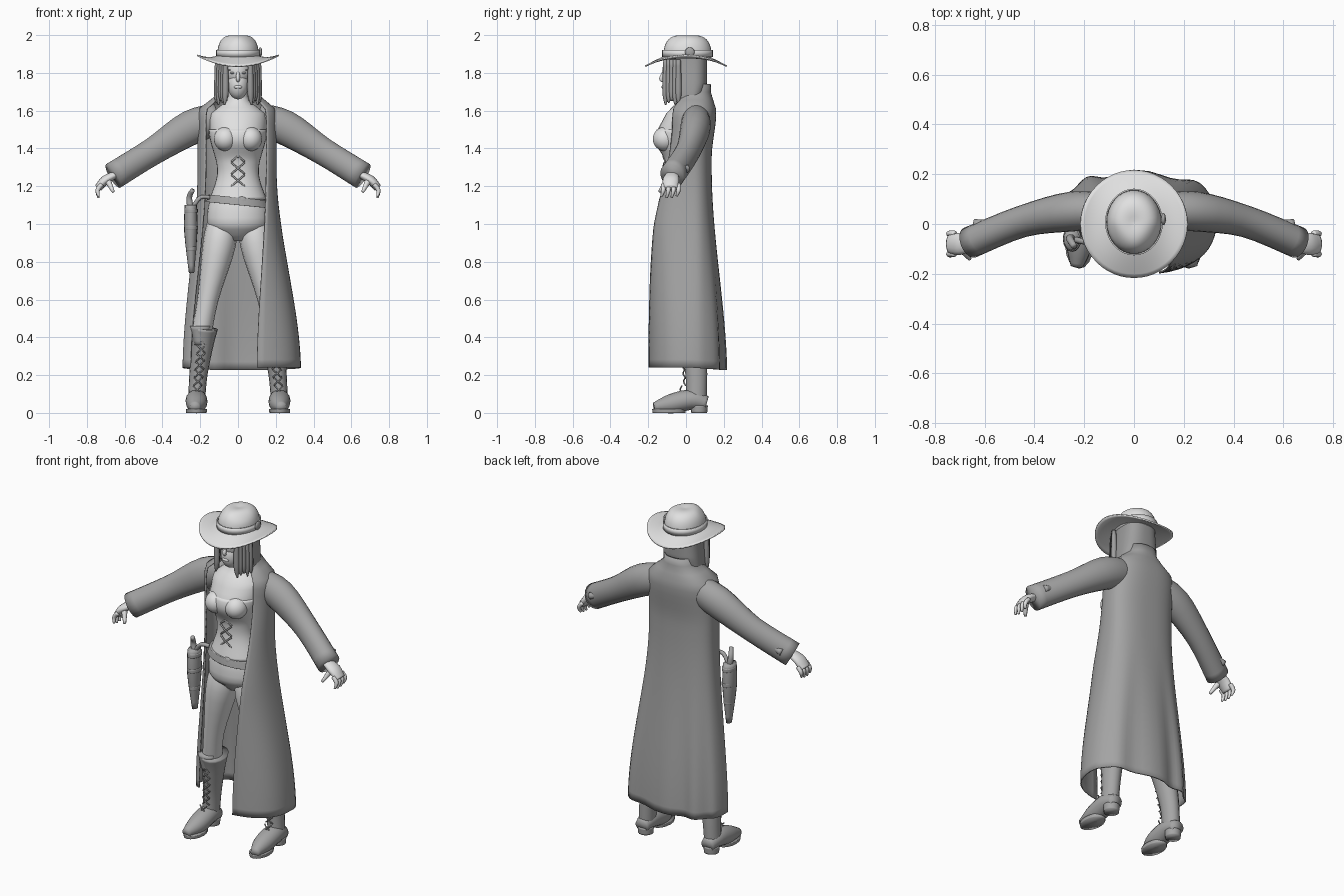
import bpy, bmesh
from math import sin, cos, asin, pi, tau, copysign
from mathutils import Vector

default_cube = bpy.data.objects.get("Cube")
if default_cube:
    bpy.data.objects.remove(default_cube)


def make_material(name, value):
    material = bpy.data.materials.new(name)
    material.use_nodes = True
    colour = (value, value, value, 1)
    material.diffuse_color = colour
    material.node_tree.nodes["Principled BSDF"].inputs["Base Color"].default_value = colour
    return material


light = make_material("light_grey", .75)
coat_grey = make_material("coat_grey", .37)
leather = make_material("leather_grey", .38)
hair_grey = make_material("hair_grey", .34)


def ramp(start, end, value):
    """Smooth step from zero at start to one at end."""
    t = min(1, max(0, (value - start) / (end - start)))
    return t * t * (3 - 2 * t)


def mix(start, end, t):
    return start + (end - start) * t


def finish(name, bm, material, thickness=0, mirror=False):
    bmesh.ops.recalc_face_normals(bm, faces=bm.faces)
    for face in bm.faces:
        face.smooth = True
    mesh = bpy.data.meshes.new(name)
    bm.to_mesh(mesh)
    bm.free()
    mesh.materials.append(material)
    part = bpy.data.objects.new(name, mesh)
    bpy.context.scene.collection.objects.link(part)
    if mirror:
        part.modifiers.new("mirror", "MIRROR").use_mirror_merge = False
    if thickness:
        solid = part.modifiers.new("thickness", "SOLIDIFY")
        solid.thickness = thickness
        solid.offset = 0


def surface(name, rows, columns, point, material, closed=True, thickness=0, mirror=False):
    """Grid whose vertices follow point(u, v); closed rings without thickness get caps."""
    bm = bmesh.new()
    steps = columns if closed else columns - 1
    grid = [[bm.verts.new(point(row / (rows - 1), column / steps)) for column in range(columns)]
            for row in range(rows)]
    for lower, upper in zip(grid, grid[1:]):
        for column in range(steps):
            after = (column + 1) % columns
            bm.faces.new((lower[column], lower[after], upper[after], upper[column]))
    if closed and not thickness:
        bm.faces.new(grid[0])
        bm.faces.new(grid[-1])
    finish(name, bm, material, thickness, mirror)


def tube(name, path, material, depth=1, mirror=False, sides=16):
    """Smooth limb through (x, y, z, radius) points; depth flattens the section."""
    points = [Vector(p) for p in path]
    last = len(points) - 1
    whole = (points[last] - points[0]).xyz.normalized()
    reference = Vector((0, 1, 0)) if abs(whole.z) > .8 else Vector((0, 0, 1))

    def along(u):
        i = min(int(u * last), last - 1)
        t = u * last - i
        a, b = points[i], points[i + 1]
        leave = (b - points[max(i - 1, 0)]) / 2
        arrive = (points[min(i + 2, last)] - a) / 2
        return a.lerp(b, ramp(0, 1, t)) + t * (1 - t) * (leave * (1 - t) - arrive * t)

    def point(u, v):
        here = along(u)
        tangent = (along(min(1, u + .01)) - along(max(0, u - .01))).xyz.normalized()
        side = tangent.cross(reference).normalized()
        up = side.cross(tangent) * depth
        return here.xyz + here.w * (side * cos(tau * v) + up * sin(tau * v))

    surface(name, 4 * last + 1, sides, point, material, mirror=mirror)


def cord(name, path, radius, material, mirror=False):
    tube(name, [(*p, radius) for p in path], material, mirror=mirror, sides=6)


def ball(name, centre, size, material, mirror=False):
    bm = bmesh.new()
    bmesh.ops.create_uvsphere(bm, u_segments=24, v_segments=16, radius=1)
    bmesh.ops.scale(bm, vec=size, verts=bm.verts)
    bmesh.ops.translate(bm, vec=centre, verts=bm.verts)
    finish(name, bm, material, mirror=mirror)


def trunk(name, bottom, top, material, grow=0, tilt=0):
    """Slice of the body between two heights, with hips, waist, bust and neck."""
    def point(u, v):
        z = mix(bottom, top, u)
        width = .105 + .058 * ramp(1.28, 1.05, z) + .045 * ramp(1.28, 1.5, z) - .1 * ramp(1.57, 1.67, z)
        depth = .65 * width + .015
        crotch = mix(.3, 1, ramp(.9, 1, z))
        bust = .035 * ramp(1.33, 1.45, z) * ramp(1.6, 1.46, z)
        turn = sin(tau * v)
        x = (width * crotch + grow) * cos(tau * v)
        y = .03 * ramp(1.4, 1.65, z) - .02 + (depth * crotch + grow) * turn + bust * min(0, turn)
        return x, y, z - tilt * x

    surface(name, 28, 28, point, material)


def open_shell(name, bottom, top, section, material, thickness, wave=0):
    """Sheet wrapped round the back; section(z) gives width, front, edge for each side, then back."""
    def point(u, v):
        z = mix(bottom, top, u)
        left, right, back = section(z)
        width, front, edge = left if v > .5 else right
        around = 2 * v - 1
        angle = abs(around) * (pi - asin((edge / width) ** 1.25))
        x = copysign(width * sin(angle) ** .8, around)
        turn = copysign(abs(cos(angle)) ** .8, cos(angle))
        fold = wave * ramp(1.2, 0, z) * max(0, turn)
        y = mix(.03, back if turn > 0 else front, abs(turn)) + fold * cos(7 * pi * around)
        return x, y, z - fold

    surface(name, 36, 49, point, material, closed=False, thickness=thickness)


# Torso, bodice and belt
trunk("torso", .91, 1.74, light)
trunk("bodice", 1.13, 1.5, light, grow=.005)
trunk("belt", 1.1, 1.14, leather, grow=.012, tilt=.1)
ball("belt_buckle", (.02, -.13, 1.12), (.03, .012, .025), leather)
ball("breasts", (.066, -.11, 1.45), (.062, .066, .064), light, mirror=True)
for cross in range(3):
    z = 1.2 + cross * .065
    cord("bodice_laces", [(-.035, -.11, z), (0, -.12, z + .03), (.035, -.115, z + .06)],
         .005, leather, mirror=True)

# Head and face
ball("skull", (0, -.02, 1.81), (.077, .106, .1), light)
ball("jaw", (0, -.065, 1.74), (.056, .06, .08), light)
tube("nose", [(0, -.115, 1.81, .007), (0, -.131, 1.77, .011), (0, -.12, 1.755, .007)], light)
ball("mouth", (0, -.12, 1.725), (.022, .01, .009), light)
ball("eyes", (.03, -.113, 1.8), (.013, .01, .006), light, mirror=True)
cord("eyebrows", [(.014, -.12, 1.815), (.05, -.105, 1.815)], .002, hair_grey, mirror=True)

# Legs and laced boots
tube("legs", [(.08, 0, 1.05, .07), (.098, -.01, .9, .088), (.16, 0, .6, .056), (.2, .04, .38, .055)],
     light, depth=1.1, mirror=True)
tube("boot_shafts", [(.18, .03, .45, .074), (.19, .04, .36, .06), (.21, .055, .2, .048), (.22, .055, .05, .045)],
     leather, depth=1.2, mirror=True)
tube("boot_flaps", [(.2, -.01, .36, .03), (.2, -.01, .46, .055)], leather, depth=.8, mirror=True)
tube("boot_feet", [(.22, .11, .05, .04), (.22, .03, .07, .056), (.22, -.08, .048, .054), (.23, -.17, .03, .025)],
     leather, depth=.95, mirror=True)
tube("boot_heels", [(.22, .07, 0, .042), (.22, .07, .04, .046)], leather, mirror=True)
tube("boot_soles", [(.22, -.09, 0, .054), (.22, -.09, .02, .056)], leather, depth=1.6, mirror=True)
for row in range(7):
    t = row / 7
    x, z = mix(.19, .22, t), mix(.4, .1, t)
    y = mix(-.036, 0, t) - .16 * max(0, t - .7)
    for reach in (-.022, .022):
        cord("boot_laces", [(x - reach, y + .008, z), (x, y, z - .02), (x + reach, y + .01, z - .04)],
             .004, leather, mirror=True)

# Sleeves and hands
tube("sleeves", [(.1, .05, 1.56, .07), (.25, .05, 1.51, .08), (.45, .01, 1.385, .064), (.66, -.075, 1.255, .064)],
     coat_grey, depth=1.15, mirror=True, sides=20)
tube("cuff_flaps", [(.58, 0, 1.31, .015), (.64, 0, 1.29, .02)], coat_grey, mirror=True)
tube("hands", [(.63, -.07, 1.27, .03), (.7, -.08, 1.235, .044), (.74, -.08, 1.19, .038)],
     light, depth=.55, mirror=True)
for finger in range(4):
    y = -.12 + finger * .027
    tip = 1.135 + abs(finger - 1.4) * .008
    tube("fingers", [(.72, y, 1.21, .012), (.743, y, 1.18, .012), (.738, y - .01, tip, .006)],
         light, mirror=True, sides=8)
tube("thumbs", [(.69, -.1, 1.23, .018), (.66, -.14, 1.17, .008)], light, mirror=True, sides=8)

# Holster and sidearm grip hanging from the belt
tube("holster", [(-.25, -.06, 1.1, .032), (-.25, -.06, .96, .035), (-.246, -.06, .74, .014)], leather, depth=1.4)
for z, radius in ((1.06, .036), (.97, .037), (.86, .028)):
    tube("holster_band", [(-.248, -.06, z, radius), (-.248, -.06, z + .02, radius)], leather, depth=1.4)
tube("sidearm_grip", [(-.25, -.06, 1.08, .018), (-.258, -.06, 1.14, .015), (-.24, -.09, 1.18, .012)], leather)
cord("holster_strap", [(-.15, -.06, 1.14), (-.2, -.07, 1.14), (-.245, -.06, 1.08)], .012, leather)


# Long coat, drawn in at the collar and flared at the hem
def coat_section(z):
    skirt = ramp(1.3, .2, z)
    neck = ramp(1.59, 1.71, z)
    left = (.2 + .13 * skirt - .11 * neck,
            .08 * neck - .1 - .1 * ramp(1.55, .95, z),
            .15 - .05 * skirt - .08 * neck)
    right = (.21 + .08 * skirt - .12 * neck,
             .08 * neck - .1 + .06 * skirt,
             .17 + .08 * skirt - .1 * neck)
    return left, right, .132 + .07 * skirt + .025 * ramp(1.35, 1.6, z) - .03 * neck


open_shell("coat", .24, 1.74, coat_section, coat_grey, .008, wave=.014)


# Shoulder-length hair with ragged front locks
def hair_section(z):
    half = (mix(.11, .09, ramp(1.65, 1.9, z)), -.115, .06)
    return half, half, .08 + .025 * ramp(1.65, 1.75, z)


open_shell("hair", 1.65, 1.9, hair_section, hair_grey, .012)
for lock in range(5):
    x = .066 + .011 * lock
    y = -.108 + .017 * lock
    tube("hair_locks", [(x, y, 1.87, .012), (x, y, 1.7, .017), (x + .006, y, 1.63 + .012 * (lock % 3), .004)],
         hair_grey, mirror=True, sides=8)


# Hat with a saddle-shaped brim and a pinched, dented crown
def brim_point(u, v):
    radius = mix(.09, .215, u)
    across, along = cos(tau * v), sin(tau * v)
    drop = .058 * along ** 2 * u ** 1.2 + .05 * across ** 2 * u * (1 - u)
    return radius * across, radius * along, 1.893 - drop


def crown_point(u, v):
    rise = u * pi / 2.02
    spread = cos(rise) ** .75
    lift = sin(rise) ** .8
    y = .128 * spread * sin(tau * v)
    pinch = 1 - 3 * ramp(.4, 1, lift) * max(0, -y)
    return .11 * spread * pinch * cos(tau * v), y + .008, 1.88 + .138 * lift - .025 * (1 - spread)


def band_point(u, v):
    return .113 * cos(tau * v), .008 + .131 * sin(tau * v), mix(1.885, 1.922, u)


surface("hat_brim", 9, 48, brim_point, light, thickness=.008)
surface("hat_crown", 18, 32, crown_point, light)
surface("hat_band", 2, 32, band_point, light, thickness=.006)
ball("hat_ornament", (.118, .02, 1.91), (.01, .025, .025), leather)
